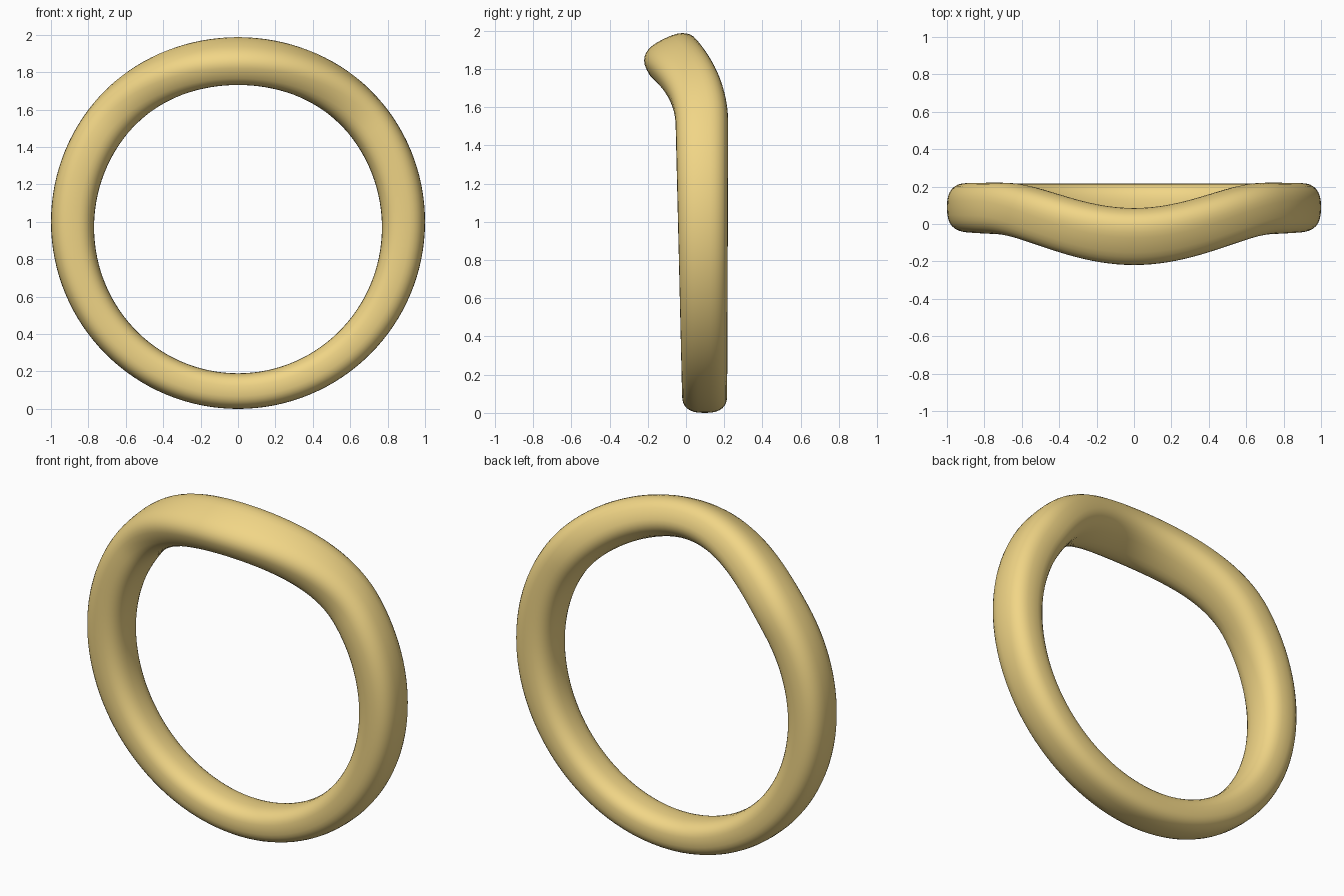
import bpy, bmesh
from math import sin, cos, pi, copysign
from mathutils import Vector, Matrix

if "Cube" in bpy.data.objects:
    bpy.data.objects.remove(bpy.data.objects["Cube"])

SEGMENTS, SIDES = 128, 32
SQUARENESS = 2.6          # superellipse exponent of the section
BEND_START, BEND_TOP = 1.5, 1.877


def spow(v):
    return copysign(abs(v) ** (2 / SQUARENESS), v)


def section(bm, phi):
    """One loop of the ring; phi = 0 is the top, pi the bottom."""
    z = 1 + 0.885 * cos(phi)
    # The tube swells gently towards the top
    radial = 0.0915 + 0.032 * z - 0.008 * z * z
    axial = 0.1165 + 0.014 * z
    dist = 1 - radial
    centre = Vector((dist * sin(phi), 0.0985 - 0.01 * z, 1 + dist * cos(phi)))
    # The top of the ring leans forward
    t = min(1, max(0, (centre.z - BEND_START) / (BEND_TOP - BEND_START)))
    centre += Vector((0, -0.147, -0.017)) * t ** 2.2
    tilt = Matrix.Rotation(0.45 * t, 3, 'X')
    radial -= 0.014 * t * t
    axial += 0.01 * t * t
    out = Vector((sin(phi), 0, cos(phi)))
    loop = []
    for i in range(SIDES):
        a = 2 * pi * i / SIDES
        offset = out * radial * spow(cos(a)) + Vector((0, axial * spow(sin(a)), 0))
        loop.append(bm.verts.new(centre + tilt @ offset))
    return loop


# Ring skinned from the sections
bm = bmesh.new()
loops = [section(bm, 2 * pi * k / SEGMENTS) for k in range(SEGMENTS)]
for k in range(SEGMENTS):
    a, b = loops[k], loops[(k + 1) % SEGMENTS]
    for i in range(SIDES):
        j = (i + 1) % SIDES
        bm.faces.new((a[i], a[j], b[j], b[i])).smooth = True
bmesh.ops.recalc_face_normals(bm, faces=bm.faces)
mesh = bpy.data.meshes.new("bent_ring")
bm.to_mesh(mesh)
bm.free()
ring = bpy.data.objects.new("bent_ring", mesh)
bpy.context.collection.objects.link(ring)

# Pale gold colour
gold = bpy.data.materials.new("pale_gold")
gold.diffuse_color = (0.88, 0.67, 0.24, 1)
gold.use_nodes = True
gold.node_tree.nodes["Principled BSDF"].inputs["Base Color"].default_value = gold.diffuse_color
mesh.materials.append(gold)
